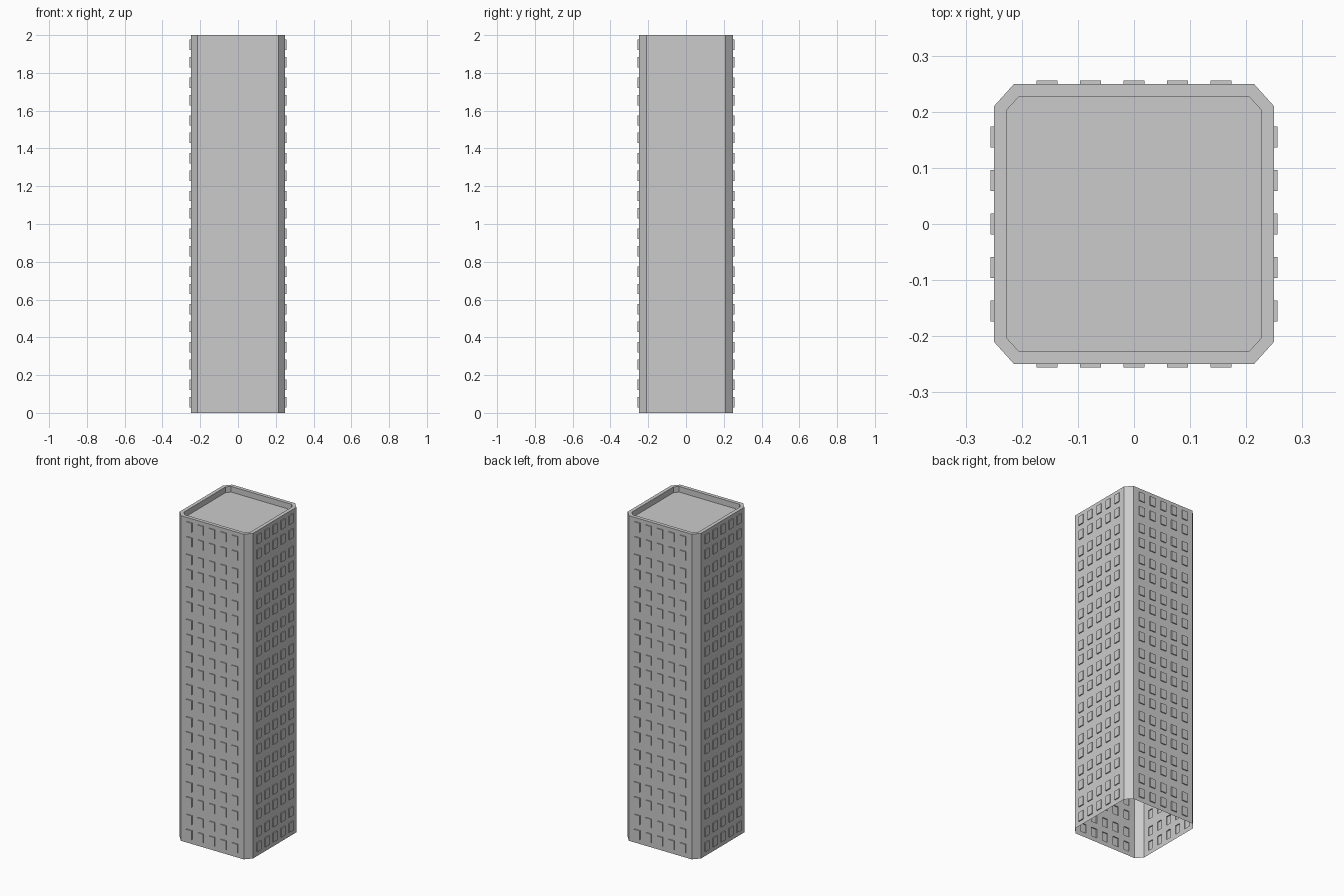
import bpy, bmesh
from mathutils import Matrix, Vector
from math import pi

if "Cube" in bpy.data.objects:
    bpy.data.objects.remove(bpy.data.objects["Cube"])

H, R = 2.0, 0.2495            # height, half width of the body
CX, CY = 0.214, 0.21          # where the corner chamfers begin
FLOORS, FLOOR_H = 10, 0.2
PITCH, WIN_W, WIN_H, OUT = 0.0776, 0.038, 0.055, 0.006
ROWS = (0.056, 0.148)         # window centres within one floor
ROOF_Z = H - 0.035


def finish(bm, name):
    bmesh.ops.remove_doubles(bm, verts=bm.verts, dist=1e-5)
    me = bpy.data.meshes.new(name)
    bm.to_mesh(me)
    bm.free()
    ob = bpy.data.objects.new(name, me)
    bpy.context.collection.objects.link(ob)
    return ob


def face(bm, pts):
    return bm.faces.new([bm.verts.new(p) for p in pts])


def outline(r, a, b, z):
    """Chamfered square, counter-clockwise from the front left."""
    return [Vector((x, y, z)) for x, y in (
        (-a, -r), (a, -r), (r, -b), (r, b), (a, r), (-a, r), (-r, b), (-r, -b))]


def wall(name, angle, half):
    """Flat wall gridded around the windows, which are pushed outward."""
    us = [-half] + [i * PITCH + s * WIN_W / 2 for i in range(-2, 3) for s in (-1, 1)] + [half]
    zs = [0] + [f * FLOOR_H + c + s * WIN_H / 2
                for f in range(FLOORS) for c in ROWS for s in (-1, 1)] + [H]
    bm = bmesh.new()
    grid = [[bm.verts.new((u, -R, z)) for u in us] for z in zs]
    windows = []
    for j in range(len(zs) - 1):
        for i in range(len(us) - 1):
            f = bm.faces.new((grid[j][i], grid[j][i + 1], grid[j + 1][i + 1], grid[j + 1][i]))
            if i % 2 and j % 2:
                windows.append(f)
    res = bmesh.ops.extrude_discrete_faces(bm, faces=windows)
    verts = {v for f in res["faces"] for v in f.verts}
    bmesh.ops.translate(bm, verts=list(verts), vec=(0, -OUT, 0))
    bm.transform(Matrix.Rotation(angle, 4, 'Z'))
    return finish(bm, name)


# four window walls
for k, (side, half) in enumerate((("front", CX), ("right", CY), ("back", CX), ("left", CY))):
    wall(side + "_wall", k * pi / 2, half)

# chamfered corner strips
bm = bmesh.new()
low, top = outline(R, CX, CY, 0), outline(R, CX, CY, H)
for i in range(1, 8, 2):
    j = (i + 1) % 8
    face(bm, (low[i], low[j], top[j], top[i]))
finish(bm, "corner_strips")

# parapet rim, its inner wall, and the sunken roof
bm = bmesh.new()
inner, roof = (outline(0.227, 0.205, 0.203, z) for z in (H, ROOF_Z))
for i in range(8):
    j = (i + 1) % 8
    face(bm, (top[i], top[j], inner[j], inner[i]))
    face(bm, (inner[i], inner[j], roof[j], roof[i]))
face(bm, roof)
finish(bm, "parapet_and_roof")
